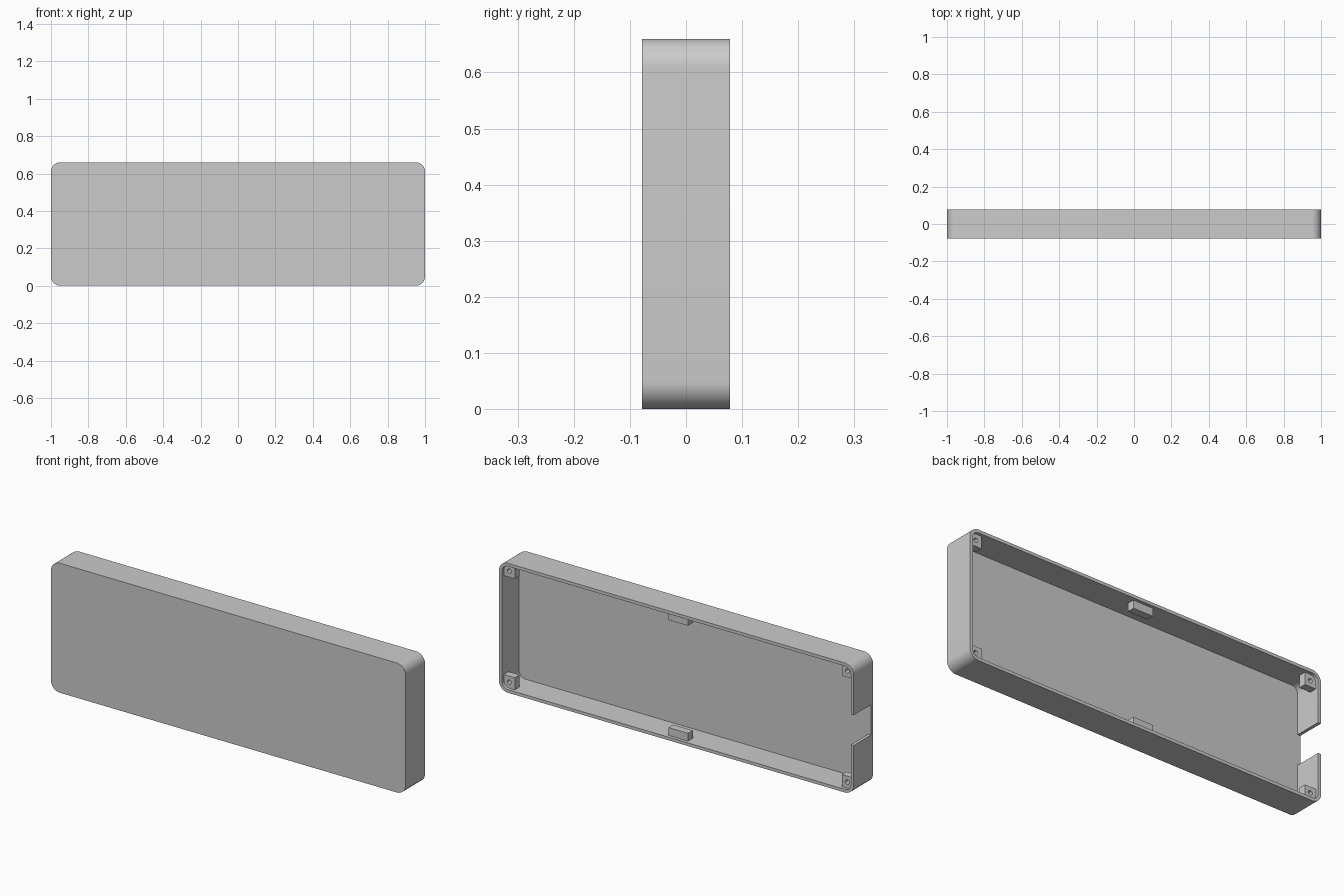
import bpy
import bmesh
from math import sin, cos, pi
from mathutils import Matrix, Vector

cube = bpy.data.objects.get("Cube")
if cube:
    bpy.data.objects.remove(cube)

HALF_W, HEIGHT, HALF_D = 1.0, 0.66, 0.078
WALL, RADIUS = 0.016, 0.05
MID_Z = HEIGHT / 2

grey = bpy.data.materials.new("plain grey")
grey.use_nodes = True
colour = (0.6, 0.6, 0.6, 1)
grey.diffuse_color = colour
grey.node_tree.nodes["Principled BSDF"].inputs["Base Color"].default_value = colour


def finish(name, bm):
    bmesh.ops.recalc_face_normals(bm, faces=bm.faces)
    mesh = bpy.data.meshes.new(name)
    bm.to_mesh(mesh)
    bm.free()
    mesh.materials.append(grey)
    obj = bpy.data.objects.new(name, mesh)
    bpy.context.collection.objects.link(obj)
    return obj


def rounded_slab(name, half_w, half_h, radius, y0, y1, steps=12):
    """Rounded rectangle in the xz plane, extruded along y."""
    bm = bmesh.new()
    ring = []
    for q, (sx, sz) in enumerate([(1, 1), (-1, 1), (-1, -1), (1, -1)]):
        for i in range(steps + 1):
            a = (q + i / steps) * pi / 2
            ring.append(bm.verts.new((sx * (half_w - radius) + radius * cos(a), y0,
                                      MID_Z + sz * (half_h - radius) + radius * sin(a))))
    face = bm.faces.new(ring)
    moved = bmesh.ops.extrude_face_region(bm, geom=[face])["geom"]
    verts = [g for g in moved if isinstance(g, bmesh.types.BMVert)]
    bmesh.ops.translate(bm, verts=verts, vec=(0, y1 - y0, 0))
    return finish(name, bm)


def box(name, lo, hi):
    lo, hi = Vector(lo), Vector(hi)
    bm = bmesh.new()
    matrix = Matrix.Translation((lo + hi) / 2) @ Matrix.Diagonal((*(hi - lo), 1))
    bmesh.ops.create_cube(bm, size=1, matrix=matrix)
    return finish(name, bm)


def peg(name, x, y, z, radius, length):
    bm = bmesh.new()
    matrix = Matrix.Translation((x, y, z)) @ Matrix.Rotation(pi / 2, 4, "X")
    bmesh.ops.create_cone(bm, cap_ends=True, segments=20, radius1=radius,
                          radius2=radius, depth=length, matrix=matrix)
    return finish(name, bm)


def cut(target, cutter):
    cutter.hide_render = True
    mod = target.modifiers.new("cut", "BOOLEAN")
    mod.operation, mod.solver, mod.object = "DIFFERENCE", "EXACT", cutter
    bpy.context.view_layer.objects.active = target
    bpy.ops.object.modifier_apply(modifier=mod.name)
    bpy.data.objects.remove(cutter)


# Shell: rounded tray, open at the back
shell = rounded_slab("tray_shell", HALF_W, MID_Z, RADIUS, -HALF_D, HALF_D)
cut(shell, rounded_slab("cavity", HALF_W - WALL, MID_Z - WALL, RADIUS - WALL,
                        -HALF_D + WALL, HALF_D + 0.1))
# Port notch in the -x wall, leaving the front plate whole
cut(shell, box("notch", (-1.1, -HALF_D + WALL, MID_Z - 0.077),
               (-0.95, HALF_D + 0.1, MID_Z + 0.077)))

# Screw blocks in the corners and catches at mid length, set below the rim
BACK, FRONT = HALF_D - 0.016, HALF_D - 0.054
parts = [shell]
for vert, sz in (("upper", 1), ("lower", -1)):
    edge = MID_Z + sz * (MID_Z - WALL)
    for side, sx in (("left", 1), ("right", -1)):
        x_out, size = sx * (HALF_W - WALL), 0.062
        xs = sorted((x_out, x_out - sx * size))
        zs = sorted((edge, edge - sz * size))
        block = box(f"{vert}_{side}_screw_block", (xs[0], FRONT, zs[0]), (xs[1], BACK, zs[1]))
        cut(block, peg("screw_hole", sum(xs) / 2, BACK, sum(zs) / 2, 0.011, 0.06))
        parts.append(block)
    zs = sorted((edge + sz * 0.004, edge - sz * 0.04))
    parts.append(box(f"{vert}_catch", (-0.055, FRONT, zs[0]), (0.055, BACK, zs[1])))

# Smooth the rounded corners, keep the edges sharp
bpy.ops.object.select_all(action="DESELECT")
for obj in parts:
    obj.select_set(True)
bpy.context.view_layer.objects.active = shell
bpy.ops.object.shade_smooth_by_angle()
